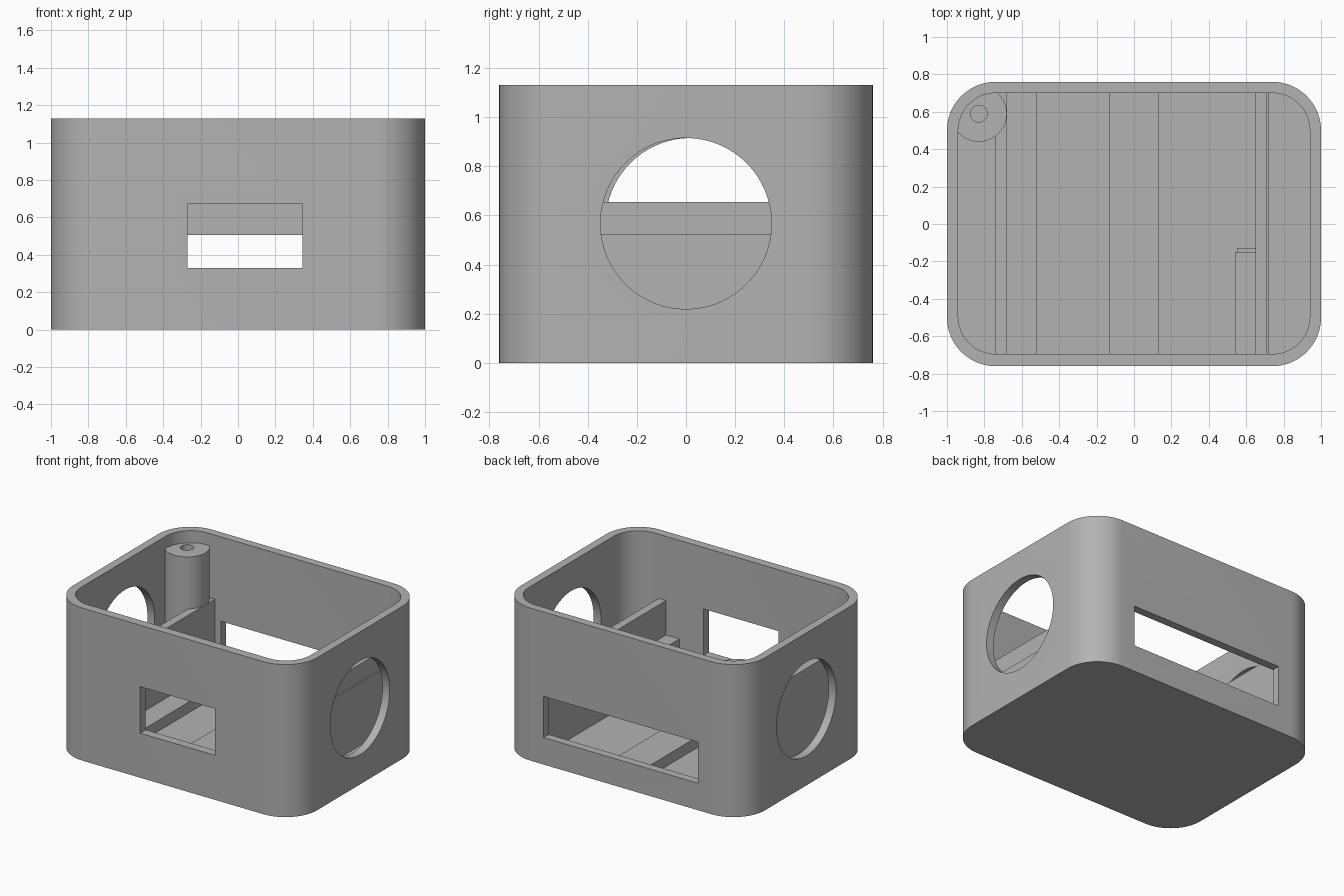
import bpy
import bmesh
from mathutils import Matrix, Vector

if "Cube" in bpy.data.objects:
    bpy.data.objects.remove(bpy.data.objects["Cube"], do_unlink=True)

GREY = (0.45, 0.45, 0.45, 1)
grey = bpy.data.materials.new("plain grey")
grey.use_nodes = True
grey.diffuse_color = GREY
grey.node_tree.nodes["Principled BSDF"].inputs["Base Color"].default_value = GREY


def finish(bm, name):
    mesh = bpy.data.meshes.new(name)
    bmesh.ops.recalc_face_normals(bm, faces=bm.faces)
    bm.to_mesh(mesh)
    bm.free()
    mesh.materials.append(grey)
    obj = bpy.data.objects.new(name, mesh)
    bpy.context.collection.objects.link(obj)
    return obj


def block(name, x, y, z, radius=0):
    """Box from ranges, with optional rounded upright edges."""
    bm = bmesh.new()
    bmesh.ops.create_cube(bm, size=1)
    for v in bm.verts:
        v.co = Vector(r[0] if c < 0 else r[1] for c, r in zip(v.co, (x, y, z)))
    if radius:
        upright = [e for e in bm.edges
                   if abs(e.verts[0].co.z - e.verts[1].co.z) > 0.01]
        bmesh.ops.bevel(bm, geom=upright, offset=radius, segments=16,
                        profile=0.5, affect='EDGES')
    return finish(bm, name)


def cylinder(name, centre, radius, depth, axis='Z'):
    bm = bmesh.new()
    turn = Matrix.Rotation(1.5707963, 4, 'Y') if axis == 'X' else Matrix()
    bmesh.ops.create_cone(bm, cap_ends=True, segments=64, radius1=radius,
                          radius2=radius, depth=depth,
                          matrix=Matrix.Translation(centre) @ turn)
    return finish(bm, name)


def combine(obj, tools, operation='DIFFERENCE'):
    """Apply each helper to the object, then remove the helper."""
    bpy.context.view_layer.objects.active = obj
    for tool in tools:
        tool.hide_render = True
        mod = obj.modifiers.new("cut", 'BOOLEAN')
        mod.operation = operation
        mod.solver = 'EXACT'
        mod.object = tool
        bpy.ops.object.modifier_apply(modifier=mod.name)
        bpy.data.objects.remove(tool, do_unlink=True)


def smooth(obj):
    bpy.ops.object.select_all(action='DESELECT')
    obj.select_set(True)
    bpy.context.view_layer.objects.active = obj
    bpy.ops.object.shade_smooth_by_angle(angle=0.52)


FLOOR, RAISED, WALL_TOP = 0.06, 0.14, 0.655
INNER_Y = (-0.70, 0.71)

# Open rounded case with two slots and two round side openings
case = block("case", (-1, 1), (-0.76, 0.76), (0, 1.13), 0.26)
combine(case, [
    block("cavity", (-0.94, 0.94), (-0.695, 0.70), (FLOOR, 1.3), 0.2),
    block("front_slot", (-0.27, 0.345), (-0.9, -0.6), (0.33, 0.675)),
    block("back_slot", (-0.63, 0.635), (0.6, 0.9), (0.2, 0.505)),
    cylinder("right_hole", (1, 0, 0.567), 0.348, 0.3, 'X'),
    cylinder("left_hole", (-1, 0.02, 0.567), 0.348, 0.3, 'X'),
])
smooth(case)

# Cross partitions, one with a thin ledge
block("partition_a", (-0.74, -0.68), INNER_Y, (0.05, WALL_TOP))
block("partition_b", (0.65, 0.71), INNER_Y, (0.05, WALL_TOP))
block("partition_ledge", (0.70, 0.72), INNER_Y, (0.05, 0.525))

# Raised floor strips
block("floor_strip_side", (-0.69, -0.52), INNER_Y, (0.05, RAISED))
block("floor_strip_middle", (-0.13, 0.13), INNER_Y, (0.05, RAISED))

# Small support against the partition
block("support", (0.54, 0.655), (-0.70, -0.15), (0.05, 0.4))
block("support_tab", (0.55, 0.655), (-0.16, -0.13), (0.05, 0.3))

# Corner screw post, trimmed to stay inside the case wall
post = cylinder("screw_post", (-0.83, 0.59, 0.545), 0.15, 0.99)
combine(post, [block("trim", (-0.96, 0.96), (-0.72, 0.72), (0, 1.2), 0.22)],
        'INTERSECT')
combine(post, [cylinder("screw_hole", (-0.83, 0.59, 0.95), 0.045, 0.8)])
smooth(post)
